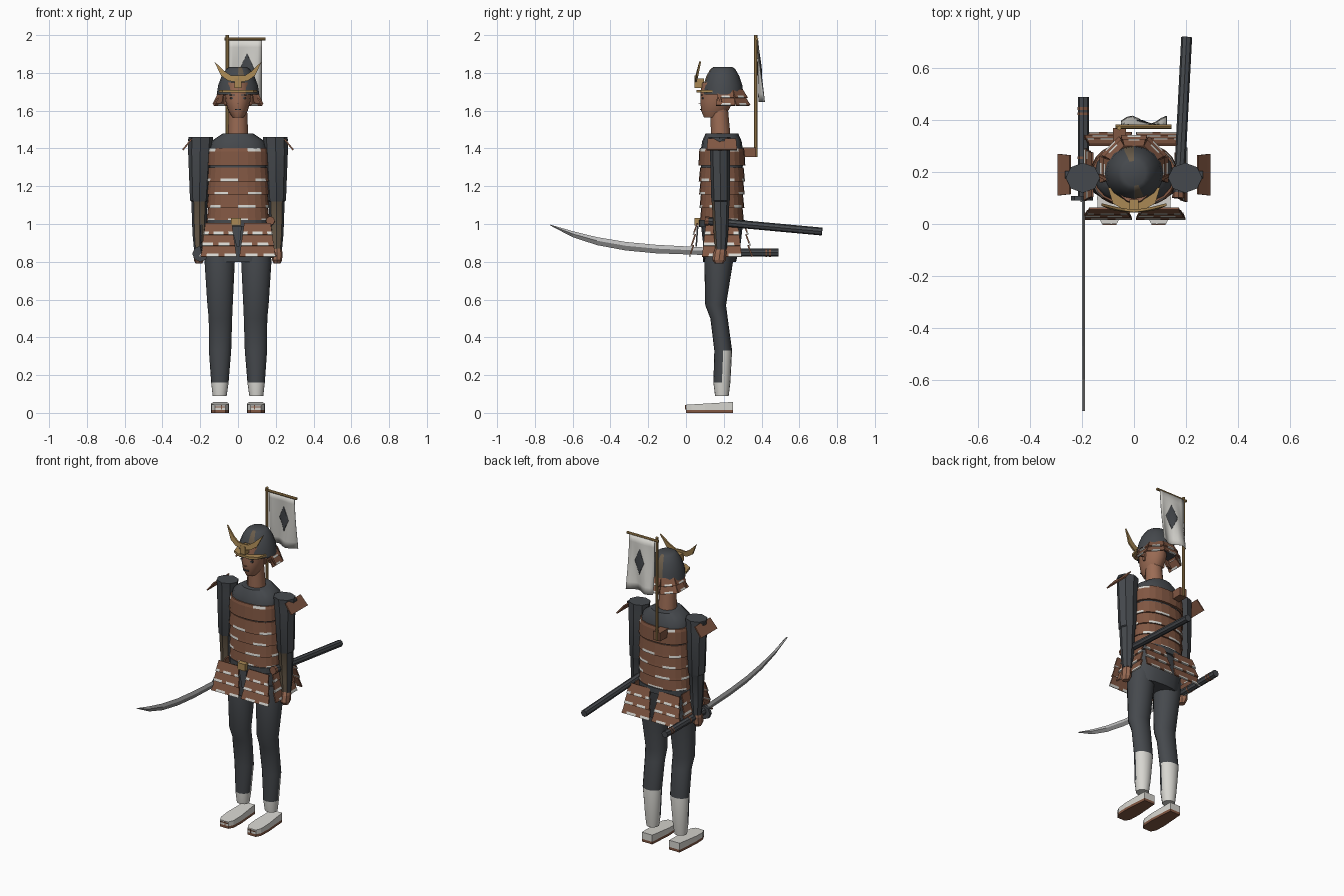
import bpy, bmesh
from math import sin, cos, pi, radians, copysign
from mathutils import Vector

old = bpy.data.objects.get("Cube")
if old:
    bpy.data.objects.remove(old)


def material(name, *rgb):
    m = bpy.data.materials.new(name)
    m.use_nodes = True
    m.diffuse_color = (*rgb, 1)
    m.node_tree.nodes["Principled BSDF"].inputs["Base Color"].default_value = (*rgb, 1)
    return m


DARK = material("dark_cloth", .06, .066, .074)
BROWN = material("brown_lacquer", .22, .095, .055)
WHITE = material("white_cloth", .68, .67, .63)
GOLD = material("gold", .40, .25, .09)
SKIN = material("skin", .33, .15, .09)
TAN = material("tan_cloth", .14, .105, .068)
STEEL = material("bright_steel", .52, .52, .52)
EDGE = material("grey_steel", .25, .25, .25)


def make(name, verts, faces, mats, rule=None, smooth=0, thick=0):
    """Mesh object; rule(index, centre, normal) picks the face material."""
    me = bpy.data.meshes.new(name)
    me.from_pydata([tuple(v) for v in verts], [], faces)
    bm = bmesh.new()
    bm.from_mesh(me)
    bmesh.ops.recalc_face_normals(bm, faces=bm.faces)
    bm.to_mesh(me)
    bm.free()
    for m in mats:
        me.materials.append(m)
    for p in me.polygons:
        if rule:
            p.material_index = int(rule(p.index, p.center, p.normal))
    if smooth:
        me.shade_smooth()
        me.set_sharp_from_angle(angle=radians(smooth))
    ob = bpy.data.objects.new(name, me)
    bpy.context.collection.objects.link(ob)
    if thick:
        mod = ob.modifiers.new("thickness", "SOLIDIFY")
        mod.thickness = thick
        mod.offset = 0
    return ob


def skin_rings(name, rings, mats, **kw):
    """Join equal rings of points into a capped tube."""
    n = len(rings[0])
    faces = [(r * n + k, r * n + (k + 1) % n, (r + 1) * n + (k + 1) % n, (r + 1) * n + k)
             for r in range(len(rings) - 1) for k in range(n)]
    last = (len(rings) - 1) * n
    faces += [tuple(range(n)), tuple(range(last, last + n))]
    return make(name, [v for r in rings for v in r], faces, mats, **kw)


def loft(name, sections, mats, n=16, power=1, **kw):
    """Stacked ovals given as (x, y, z, half width, half depth)."""
    def bend(v):
        return copysign(abs(v) ** power, v)
    rings = [[(x + rx * bend(cos(2 * pi * k / n)), y + ry * bend(sin(2 * pi * k / n)), z)
              for k in range(n)] for x, y, z, rx, ry in sections]
    return skin_rings(name, rings, mats, **kw)


def rod(name, a, b, r, mat, n=8):
    a, b = Vector(a), Vector(b)
    q = (b - a).to_track_quat("Z", "Y")
    spokes = [q @ Vector((r * cos(2 * pi * k / n), r * sin(2 * pi * k / n), 0)) for k in range(n)]
    return skin_rings(name, [[a + s for s in spokes], [b + s for s in spokes]], [mat])


def prism(name, pts, vec, mat):
    vec = Vector(vec)
    return skin_rings(name, [[Vector(p) for p in pts], [Vector(p) + vec for p in pts]], [mat])


def box(name, c, size, mat):
    x, y, z = (v / 2 for v in size)
    c = Vector(c)
    return prism(name, [c + Vector(p) for p in ((-x, -y, -z), (x, -y, -z), (x, y, -z), (-x, y, -z))],
                 (0, 0, 2 * z), mat)


def laced_panel(name, origin, deg, out, width, z, tiers=3, cols=6, lace=True):
    """Overlapping tiers of plate facing deg from the back, with laced lower rims."""
    a = radians(deg)
    d, t = Vector((sin(a), cos(a), 0)), Vector((cos(a), -sin(a), 0))
    verts, faces = [], []
    for i in range(tiers):
        for row, (f, push) in enumerate(((0, -.005), (.8, .003), (1.05, .006))):
            g = (i + f) / tiers
            o, w, h = (p[0] + (p[1] - p[0]) * g for p in (out, width, z))
            for k in range(cols + 1):
                verts.append(Vector((*origin, h)) + d * (o + push) + t * w * (k / cols - .5))
            if row:
                s = len(verts) - 2 * (cols + 1)
                faces += [(s + k, s + k + 1, s + k + cols + 2, s + k + cols + 1) for k in range(cols)]
    return make(name, verts, faces, [BROWN, WHITE], thick=.008,
                rule=lambda i, c, n: lace and (i // cols) % 2 and (i + i // (2 * cols)) % 3 != 1)


# Torso, hips and neck
CY = .19
loft("torso", [(0, CY, 1, .15, .105), (0, CY, 1.39, .155, .112), (0, CY, 1.44, .14, .104),
               (0, CY, 1.48, .08, .086)], [DARK], power=.85, smooth=40)
loft("hips", [(0, .18, .80, .155, .085), (0, CY, .9, .16, .1), (0, CY, 1.03, .16, .115)],
     [DARK], power=.85, smooth=40)
loft("neck", [(0, .185, 1.45, .055, .052), (0, .175, 1.61, .048, .047)], [SKIN], 12, smooth=40)

# Chest armour: stacked hoops with laced rims
loft("chest_plate", [(0, CY, 1.31, .166, .124), (0, CY, 1.385, .163, .12), (0, CY, 1.402, .158, .116)],
     [BROWN, WHITE], 24, .85, rule=lambda i, c, n: 24 <= i < 48 and i % 6 in (1, 2))
for j in range(4):
    top, r = 1.30 - .07 * j, .121 - .002 * j
    loft(f"armour_hoop_{j + 1}", [(0, CY, top, .159, r - .006), (0, CY, top - .06, .165, r),
                                  (0, CY, top - .075, .167, r + .002)], [BROWN, WHITE], 24, .85,
         rule=lambda i, c, n, j=j: 24 <= i < 48 and (i + j) % 4 < 2)
loft("belt", [(0, CY, .985, .166, .122), (0, CY, 1.02, .166, .122)], [DARK], 24, .85)
box("belt_buckle", (-.01, .06, 1.012), (.052, .03, .042), GOLD)
prism("belt_tab", [(-.035, .058, .99), (.02, .058, .99), (.008, .05, .88), (-.008, .05, .88)],
      (0, .008, 0), DARK)

for s, side in ((1, "left"), (-1, "right")):
    # Skirt panels and shoulder plates
    laced_panel(side + "_front_skirt", (s * .103, CY), 180, (.135, .165), (.14, .19), (1.005, .83))
    laced_panel(side + "_back_skirt", (s * .103, CY), 0, (.12, .155), (.14, .19), (1.005, .83))
    laced_panel(side + "_side_skirt", (0, CY), s * 90, (.165, .195), (.17, .21), (1.005, .83))
    laced_panel(side + "_shoulder_plate", (0, CY), s * 90, (.25, .285), (.15, .16), (1.45, 1.395), 1, 2, False)
    box(side + "_shoulder_tie", (s * .25, CY, 1.445), (.03, .03, .012), DARK)

    # Arms and hands
    loft(side + "_arm", [(s * .205, .185, .865, .028, .03), (s * .205, .185, .95, .036, .038),
                         (s * .204, .183, 1.12, .043, .047), (s * .204, .183, 1.125, .05, .049),
                         (s * .2, .18, 1.38, .064, .053), (s * .197, .178, 1.46, .066, .058)],
         [DARK, TAN], 8, smooth=30, rule=lambda i, c, n: c.z < 1.12 and n.y < -.5)
    loft(side + "_hand", [(s * .207, .175, .79, .018, .022), (s * .207, .175, .81, .027, .036),
                          (s * .207, .18, .85, .028, .034), (s * .205, .185, .885, .022, .024)],
         [SKIN], 8)
    prism(side + "_thumb", [(s * .19, .142, .86), (s * .19, .165, .875), (s * .19, .16, .82),
                            (s * .19, .142, .825)], (-s * .016, 0, 0), SKIN)

    # Legs with white wrapped shins at the back
    loft(side + "_leg", [(s * .097, .19, .09, .037, .036), (s * .096, .19, .16, .046, .045),
                         (s * .095, .197, .33, .059, .047), (s * .093, .175, .5, .062, .046),
                         (s * .095, .157, .57, .067, .055), (s * .097, .173, .8, .08, .076),
                         (s * .095, .18, .9, .075, .075)], [DARK, WHITE], smooth=40,
         rule=lambda i, c, n: c.z < .16 or (c.z < .33 and n.y > 0))

    # Feet on flat sandals
    plan = [(-.036, .25), (.036, .25), (.047, .1), (.044, .03), (.028, 0), (-.028, 0), (-.044, .03), (-.047, .1)]
    plan = [(s * .095 + x, y) for x, y in plan]
    prism(side + "_sandal_sole", [(x, y, 0) for x, y in plan], (0, 0, .016), BROWN)
    skin_rings(side + "_foot", [[(x, y, .016) for x, y in plan],
                                [(x, y, .043 + .06 * y) for x, y in plan]], [WHITE])
    box(side + "_toe_strap", (s * .088, .0, .03), (.006, .008, .026), BROWN)
    box(side + "_toe_band", (s * .095, .0, .032), (.054, .006, .005), BROWN)

# Head and face
loft("head", [(0, .145, 1.565, .03, .05), (0, .152, 1.60, .052, .072), (0, .163, 1.65, .066, .087),
              (0, .168, 1.70, .072, .09), (0, .17, 1.75, .07, .088)], [SKIN], smooth=40)
prism("nose", [(0, .08, 1.685), (-.013, .082, 1.635), (0, .062, 1.637), (.013, .082, 1.635)], (0, .02, 0), SKIN)
box("mouth", (0, .078, 1.607), (.034, .009, .006), DARK)
for s, side in ((1, "left"), (-1, "right")):
    box(side + "_eye", (s * .03, .088, 1.666), (.024, .009, .008), DARK)
    box(side + "_brow", (s * .03, .084, 1.682), (.03, .009, .005), DARK)
    prism(side + "_ear", [(s * .066, .16, 1.68), (s * .066, .185, 1.68), (s * .064, .178, 1.63),
                          (s * .063, .165, 1.63)], (s * .01, 0, 0), SKIN)

# Helmet bowl with a tan segment at front and back
loft("helmet_bowl", [(0, .195, 1.685, .113, .109), (0, .195, 1.735, .105, .103), (0, .195, 1.785, .086, .086),
                     (0, .195, 1.82, .063, .066), (0, .195, 1.832, .045, .048)], [DARK, TAN], smooth=35,
     rule=lambda i, c, n: i < 64 and i % 16 in (4, 12))
brim = [(x * sx, y, 1.695) for sx, side in ((-1, ((.1, .14), (.082, .08), (.04, .056))),
                                           (1, ((.04, .056), (.082, .08), (.1, .14)))) for x, y in side]
prism("helmet_brim", brim, (0, 0, .014), GOLD)
box("crest_mount", (0, .07, 1.745), (.036, .05, .05), GOLD)
for s, side in ((1, "left"), (-1, "right")):
    horn = [(0, .045, 1.75), (.05, .048, 1.758), (.09, .055, 1.785), (.125, .07, 1.86),
            (.07, .056, 1.808), (.035, .05, 1.785), (0, .045, 1.785)]
    prism(side + "_crest_horn", [(s * x, y, z) for x, y, z in horn], (0, .01, 0), GOLD)
    prism(side + "_face_guard", [(s * .075, .17, 1.695), (s * .105, .165, 1.695), (s * .135, .18, 1.635),
                                 (s * .085, .18, 1.64)], (0, .012, 0), BROWN)
for j, deg in enumerate((-90, -45, 0, 45, 90)):
    laced_panel(f"neck_guard_{j + 1}", (0, .21), deg, (.093, .122), (.075, .1), (1.71, 1.63), 2, 4)

# Banner on the back
box("banner_bracket", (-.055, .325, 1.38), (.05, .09, .052), BROWN)
rod("banner_pole", (-.057, .37, 1.355), (-.057, .37, 2), .009, GOLD)
rod("banner_crossbar", (-.072, .375, 1.98), (.145, .375, 1.98), .008, GOLD)


def sheet(name, mat, cx, cz, hw, hh, taper, thick, n=8):
    verts = []
    for j in range(n + 1):
        v = 2 * j / n - 1
        for k in range(n + 1):
            x = cx + hw * (2 * k / n - 1) * max(1 - taper * abs(v), .01)
            z = cz + hh * v
            drop = (1.98 - z) / .33
            verts.append((x, .38 + drop * (.02 + .016 * sin(45 * x + 2 * drop)), z))
    w = n + 1
    faces = [(j * w + k, j * w + k + 1, j * w + k + w + 1, j * w + k + w) for j in range(n) for k in range(n)]
    make(name, verts, faces, [mat], smooth=40, thick=thick)


sheet("banner_cloth", WHITE, .038, 1.812, .088, .165, 0, .003)
sheet("banner_diamond", DARK, .048, 1.825, .036, .078, 1, .008)

# Drawn sword in the right hand
SX = -.195
path = [(.12, .835, .875), (-.16, .845, .89), (-.32, .86, .905), (-.47, .888, .93), (-.6, .93, .962), (-.72, .993, .997)]
blade = [[(SX, y, hi), (SX + .006, y, .55 * hi + .45 * lo), (SX, y, lo), (SX - .006, y, .55 * hi + .45 * lo)]
         for y, lo, hi in path]
skin_rings("sword_blade", blade, [EDGE, STEEL], rule=lambda i, c, n: i % 4 in (0, 3))
rod("sword_grip", (SX, .1, .848), (SX, .49, .848), .021, DARK)
rod("sword_guard", (SX - .005, .09, .842), (SX - .005, .108, .842), .042, DARK)
for j, y in enumerate((.25, .42, .44)):
    rod(f"grip_wrap_{j + 1}", (SX, y, .848), (SX, y + .01, .848), .0225, BROWN)

# Empty scabbard on the left hip
rod("scabbard", (.172, .12, 1.015), (.203, .72, .96), .021, DARK)
rod("scabbard_collar", (.171, .1, 1.017), (.172, .12, 1.015), .024, BROWN)
